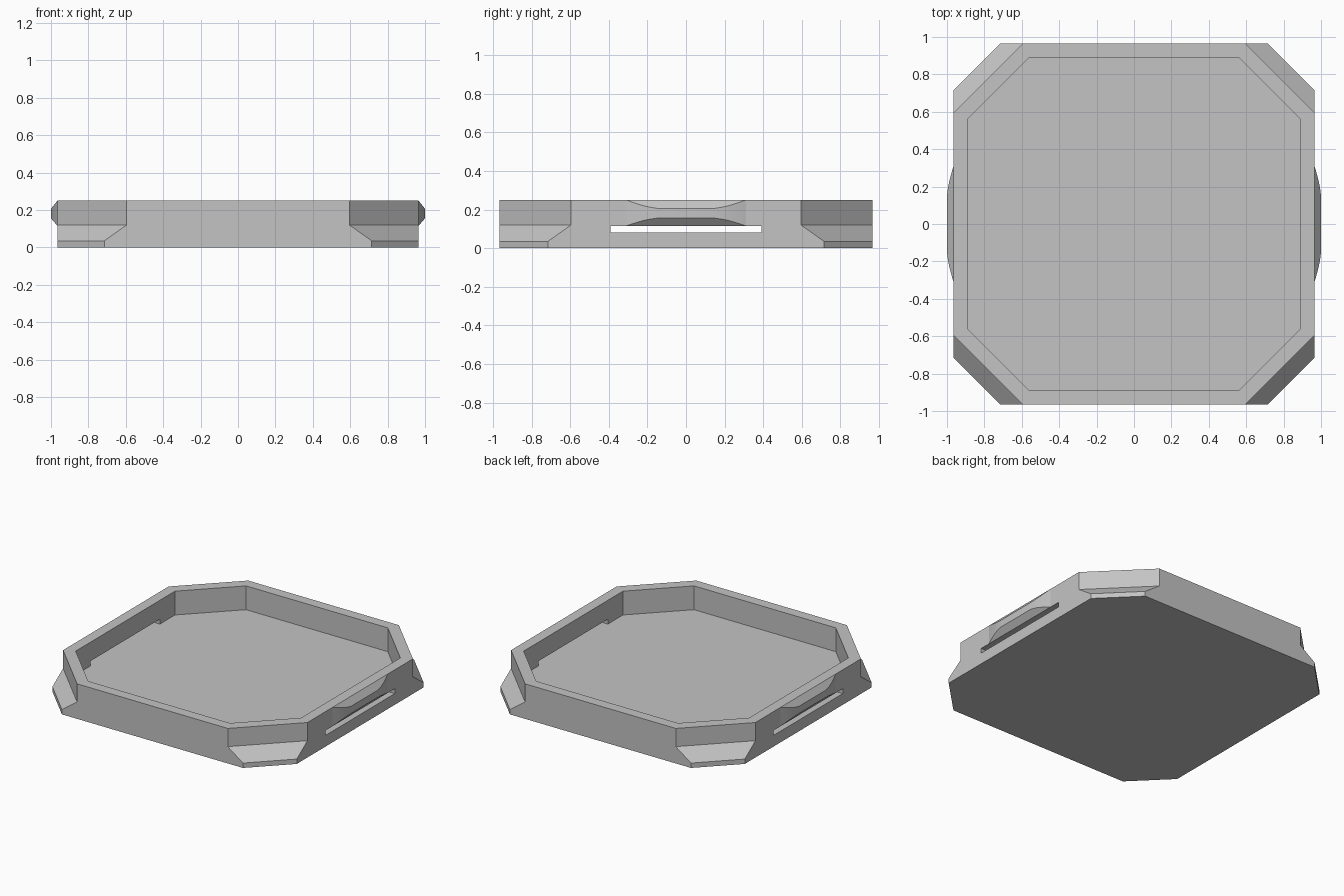
import bpy, bmesh

if "Cube" in bpy.data.objects:
    bpy.data.objects.remove(bpy.data.objects["Cube"])

grey = bpy.data.materials.new("plain_grey")
grey.diffuse_color = (0.55, 0.55, 0.55, 1)
grey.use_nodes = True
grey.node_tree.nodes["Principled BSDF"].inputs["Base Color"].default_value = grey.diffuse_color

W, C0, C1 = 0.965, 0.715, 0.595      # outer half width, corner start low / high
IW, IC = 0.89, 0.56                  # inner half width and corner start
TOP, FLOOR = 0.25, 0.08
SY, SZ = 0.39, 0.115                 # slot half length and slot top


def make(name, faces, closed):
    bm = bmesh.new()
    cache = {}

    def vert(p):
        key = tuple(round(c, 5) for c in p)
        if key not in cache:
            cache[key] = bm.verts.new(key)
        return cache[key]

    for f in faces:
        bm.faces.new([vert(p) for p in f])
    bm.normal_update()
    if closed:
        bmesh.ops.recalc_face_normals(bm, faces=bm.faces)
    else:
        for f in bm.faces:           # open shells face away from the wall
            if f.normal.x * f.calc_center_median().x < 0:
                f.normal_flip()
    me = bpy.data.meshes.new(name)
    bm.to_mesh(me)
    bm.free()
    me.materials.append(grey)
    ob = bpy.data.objects.new(name, me)
    bpy.context.collection.objects.link(ob)
    return ob


def octagon(w, c, z):
    return [(w, -c, z), (w, c, z), (c, w, z), (-c, w, z),
            (-w, c, z), (-w, -c, z), (-c, -w, z), (c, -w, z)]


# Tray corners: low foot, sloped shoulder, upright upper part
faces = [octagon(W, C0, 0)]
outer = [octagon(W, c, z) for c, z in ((C0, 0), (C0, 0.035), (C1, 0.12), (C1, TOP))]
inner = [octagon(IW, IC, FLOOR), octagon(IW, IC, TOP)]
for rings in (outer, inner):
    for a, b in zip(rings, rings[1:]):
        for i in (1, 3, 5, 7):
            j = (i + 1) % 8
            faces.append([a[i], a[j], b[j], b[i]])

# Rim
for i in range(8):
    j = (i + 1) % 8
    faces.append([outer[3][i], outer[3][j], inner[1][j], inner[1][i]])

# Front and back walls
for i in (2, 6):
    for rings in (outer, inner):
        faces.append([r[i] for r in rings] + [r[i + 1] for r in reversed(rings)])

# Left and right walls, each pierced by a long slot level with the floor
for s in (1, -1):
    def wall(x, pts):
        return [(s * x, y, z) for y, z in pts]
    faces.append(wall(W, [(-C0, 0), (C0, 0), (SY, FLOOR), (-SY, FLOOR)]))
    faces.append(wall(W, [(-C1, TOP), (C1, TOP), (SY, SZ), (-SY, SZ)]))
    for t in (1, -1):
        faces.append(wall(W, [(t * y, z) for y, z in (
            (C0, 0), (C0, 0.035), (C1, 0.12), (C1, TOP), (SY, SZ), (SY, FLOOR))]))
        faces.append([(s * x, t * SY, z) for x, z in (
            (W, FLOOR), (W, SZ), (IW, SZ), (IW, FLOOR))])
    faces.append(wall(IW, [(-IC, FLOOR), (-SY, FLOOR), (-SY, SZ), (SY, SZ),
                           (SY, FLOOR), (IC, FLOOR), (IC, TOP), (-IC, TOP)]))
    for z in (FLOOR, SZ):
        faces.append([(s * W, -SY, z), (s * W, SY, z), (s * IW, SY, z), (s * IW, -SY, z)])

# Floor, sharing the slot corners
f = inner[0]
faces.append([f[0], (IW, -SY, FLOOR), (IW, SY, FLOOR), f[1], f[2], f[3], f[4],
              (-IW, SY, FLOOR), (-IW, -SY, FLOOR), f[5], f[6], f[7]])
make("tray", faces, True)

# Finger grips bulging out of the side walls: (y, depth) sections
half = [(0.31, 0.0), (0.28, 0.009), (0.25, 0.017), (0.22, 0.0245), (0.19, 0.030), (0.15, 0.035)]
sections = [(-y, d) for y, d in half] + half[::-1]
for name, s in (("right_grip", 1), ("left_grip", -1)):
    rows = [[(s * W, y, TOP), (s * (W + d), y, TOP - d * 1.25),
             (s * (W + d), y, SZ + d * 1.15), (s * W, y, SZ)] for y, d in sections]
    grip = []
    for a, b in zip(rows, rows[1:]):
        for k in range(3):
            pts = []
            for p in (a[k], a[k + 1], b[k + 1], b[k]):
                if p not in pts:
                    pts.append(p)
            if len(pts) > 2 and len({round(p[0], 5) for p in pts} | {round(p[1], 5) for p in pts}) > 2:
                grip.append(pts)
    ob = make(name, grip, False)
    bpy.ops.object.select_all(action='DESELECT')
    ob.select_set(True)
    bpy.context.view_layer.objects.active = ob
    bpy.ops.object.shade_smooth_by_angle(angle=0.45)
